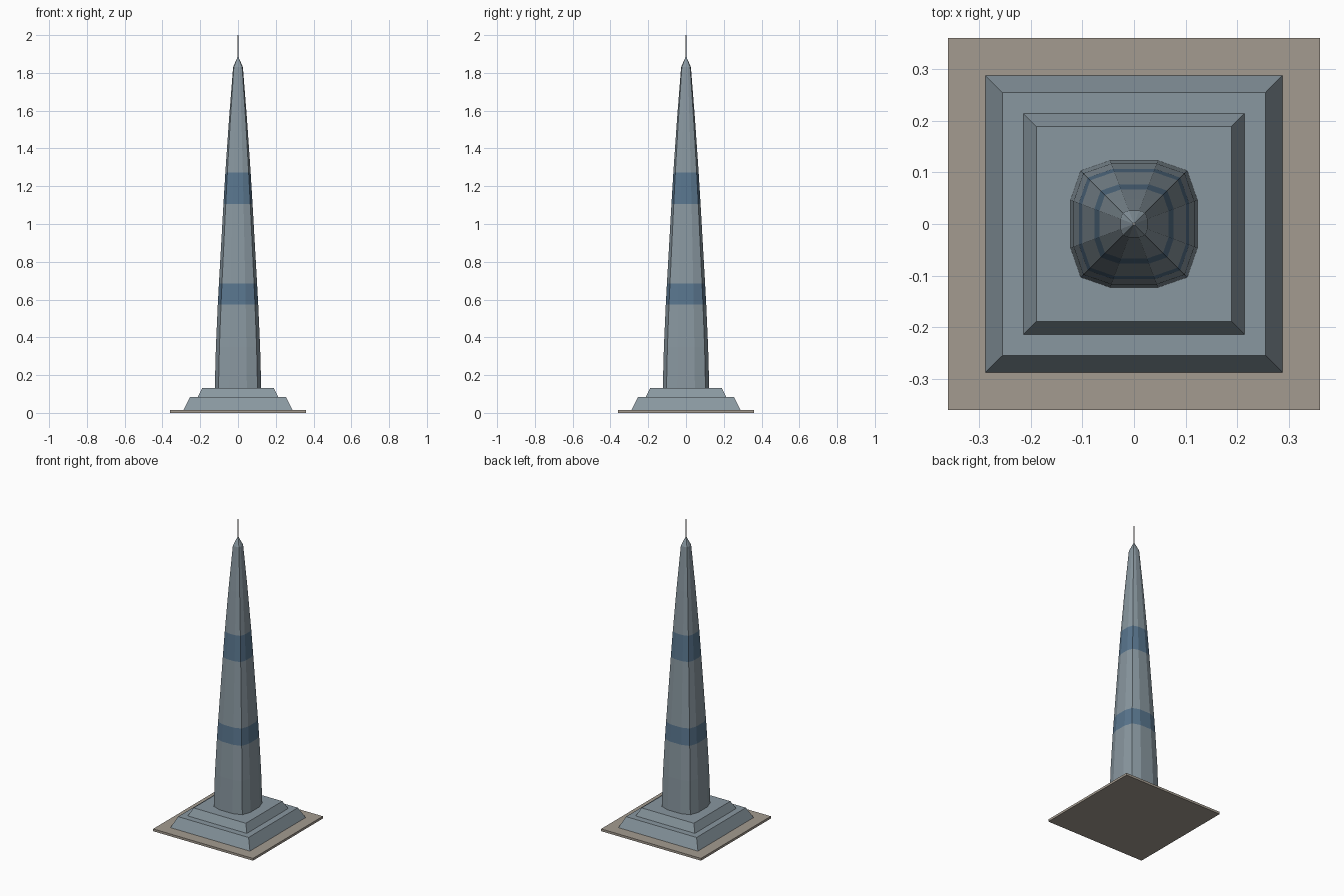
import bpy
import bmesh
from mathutils import Vector

cube = bpy.data.objects.get("Cube")
if cube:
    bpy.data.objects.remove(cube, do_unlink=True)


def material(name, rgb):
    mat = bpy.data.materials.new(name)
    mat.use_nodes = True
    mat.diffuse_color = (*rgb, 1)
    mat.node_tree.nodes["Principled BSDF"].inputs["Base Color"].default_value = (*rgb, 1)
    return mat


STONE = material("blue grey stone", (0.25, 0.31, 0.35))
BAND = material("blue glass band", (0.10, 0.18, 0.27))
PAVING = material("warm paving", (0.37, 0.33, 0.28))
METAL = material("grey metal", (0.32, 0.31, 0.29))

SQUARE = [(1, 1), (-1, 1), (-1, -1), (1, -1)]


def bulged_square():
    """Square with slightly bowed sides, three facets to a side."""
    points = []
    side = [Vector((0.84, -0.84)), Vector((1, -0.38)), Vector((1, 0.38))]
    for _ in range(4):
        points += side
        side = [Vector((-p.y, p.x)) for p in side]
    return points


def loft(name, section, levels, mats, tip=None, bands=()):
    """Stack scaled sections at (height, half width) levels, closing both ends."""
    bm = bmesh.new()
    rings = [[bm.verts.new((x * w, y * w, z)) for x, y in section] for z, w in levels]
    n = len(section)
    for low, high in zip(rings, rings[1:]):
        for i in range(n):
            j = (i + 1) % n
            bm.faces.new((low[i], low[j], high[j], high[i]))
    bm.faces.new(rings[0][::-1])
    if tip:
        apex = bm.verts.new((0, 0, tip))
        for i in range(n):
            bm.faces.new((rings[-1][i], rings[-1][(i + 1) % n], apex))
    else:
        bm.faces.new(rings[-1])
    bmesh.ops.recalc_face_normals(bm, faces=bm.faces)
    # Faces whose centre lies in a band take the second material
    for face in bm.faces:
        z = face.calc_center_median().z
        face.material_index = int(any(a < z < b for a, b in bands))
    mesh = bpy.data.meshes.new(name)
    bm.to_mesh(mesh)
    bm.free()
    for mat in mats:
        mesh.materials.append(mat)
    obj = bpy.data.objects.new(name, mesh)
    bpy.context.collection.objects.link(obj)
    return obj


# Ground slab and two sloped plinth steps
loft("ground_slab", SQUARE, [(0, 0.361), (0.015, 0.361)], [PAVING])
loft("lower_plinth", SQUARE, [(0.015, 0.288), (0.083, 0.255)], [STONE])
loft("upper_plinth", SQUARE, [(0.083, 0.214), (0.133, 0.189)], [STONE])

# Tapering tower with two coloured bands and a pointed cap
profile = [(0.133, 0.123), (0.35, 0.117), (0.575, 0.107), (0.685, 0.101),
           (1.107, 0.077), (1.273, 0.067), (1.55, 0.048), (1.83, 0.026)]
loft("tower_shaft", bulged_square(), profile, [STONE, BAND], tip=1.89,
     bands=[(0.575, 0.685), (1.107, 1.273)])

# Thin mast on the cap
bpy.ops.mesh.primitive_cylinder_add(vertices=8, radius=0.003, depth=0.13,
                                    location=(0, 0, 1.935))
mast = bpy.context.object
mast.name = "mast"
mast.data.materials.append(METAL)
